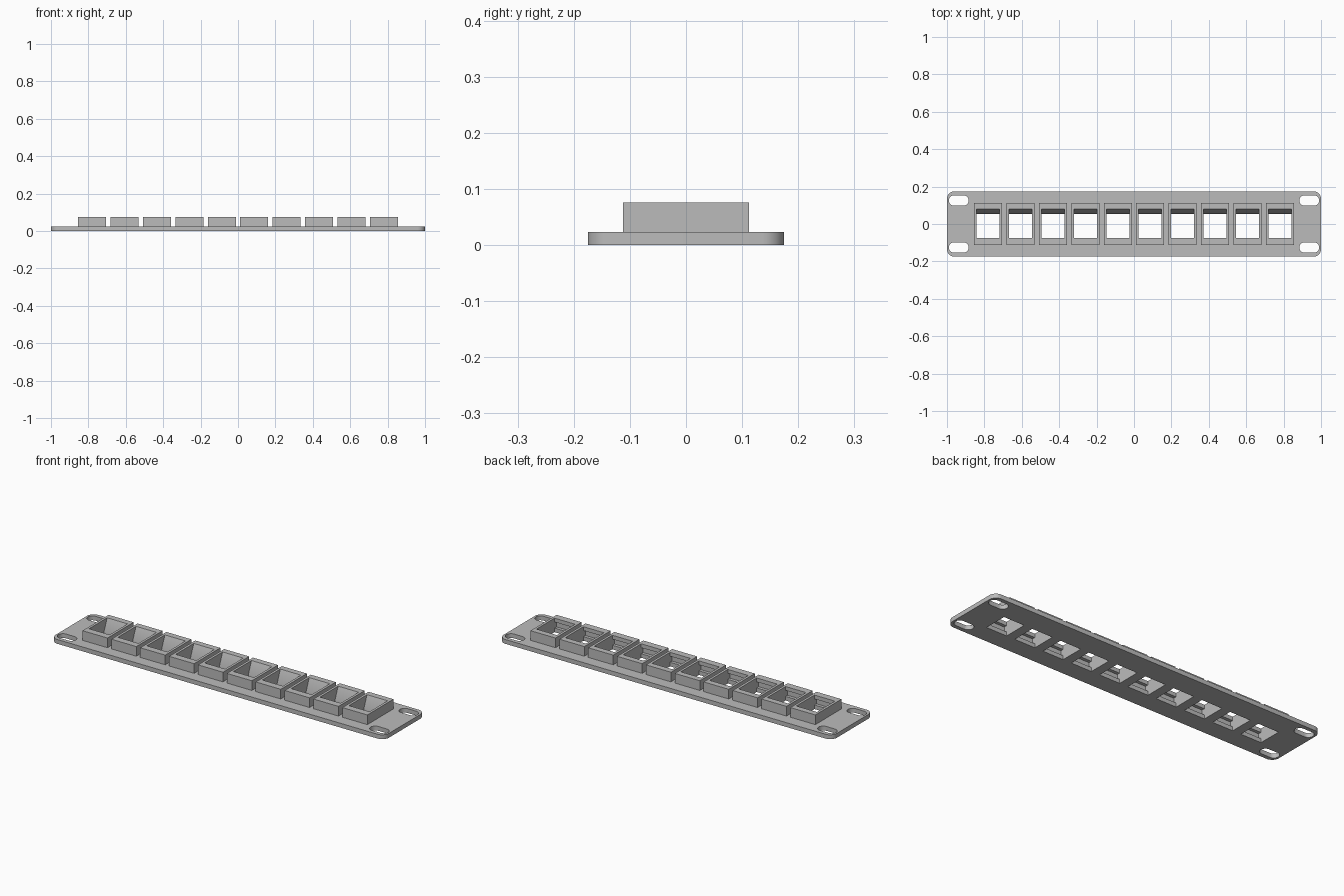
import bpy
import bmesh
import math

cube = bpy.data.objects.get("Cube")
if cube:
    bpy.data.objects.remove(cube, do_unlink=True)

PLATE_TOP, TOP = 0.0235, 0.076
PORTS, PITCH = 10, 0.1733
port_x = [(i - (PORTS - 1) / 2) * PITCH for i in range(PORTS)]

grey = bpy.data.materials.new("plain_grey")
grey.use_nodes = True
grey.diffuse_color = (0.5, 0.5, 0.5, 1)
grey.node_tree.nodes["Principled BSDF"].inputs["Base Color"].default_value = (0.5, 0.5, 0.5, 1)


def prism(bm, points, offset):
    """Extrude a closed outline along an offset vector."""
    face = bm.faces.new([bm.verts.new(p) for p in points])
    ext = bmesh.ops.extrude_face_region(bm, geom=[face])
    verts = [g for g in ext["geom"] if isinstance(g, bmesh.types.BMVert)]
    bmesh.ops.translate(bm, verts=verts, vec=offset)


def rounded(cx, cy, hx, hy, r, z, steps=8):
    """Outline of a rounded rectangle."""
    pts = []
    for q, (sx, sy) in enumerate([(1, 1), (-1, 1), (-1, -1), (1, -1)]):
        for s in range(steps + 1):
            a = (q + s / steps) * math.pi / 2
            p = (cx + sx * (hx - r) + r * math.cos(a),
                 cy + sy * (hy - r) + r * math.sin(a), z)
            if not pts or math.dist(p, pts[-1]) > 1e-5:
                pts.append(p)
    if math.dist(pts[0], pts[-1]) < 1e-5:
        pts.pop()
    return pts


def finish(name, bm):
    bmesh.ops.recalc_face_normals(bm, faces=bm.faces)
    mesh = bpy.data.meshes.new(name)
    bm.to_mesh(mesh)
    bm.free()
    mesh.materials.append(grey)
    ob = bpy.data.objects.new(name, mesh)
    bpy.context.collection.objects.link(ob)
    return ob


# Mounting plate with rounded corners
bm = bmesh.new()
prism(bm, rounded(0, 0, 1, 0.175, 0.04, 0), (0, 0, PLATE_TOP))
panel = finish("patch_panel", bm)

# Raised port frames, sunk into the plate for a clean union
bm = bmesh.new()
for x in port_x:
    w, d = 0.075, 0.112
    prism(bm, [(x - w, -d, 0.01), (x + w, -d, 0.01), (x + w, d, 0.01), (x - w, d, 0.01)],
          (0, 0, TOP - 0.01))
frames = finish("port_frames", bm)

# Port cavities: latch groove on one side, sloped wall on the other
profile = [(-0.075, -0.02), (0.053, -0.02), (0.053, 0.01), (0.08, TOP), (0.08, 0.1),
           (-0.075, 0.1), (-0.075, 0.055), (-0.092, 0.055), (-0.092, 0.022), (-0.075, 0.022)]
bm = bmesh.new()
for x in port_x:
    prism(bm, [(x - 0.0615, y, z) for y, z in profile], (0.123, 0, 0))
cavities = finish("port_cavities", bm)

# Mounting slots in the four corners
bm = bmesh.new()
for sx in (-1, 1):
    for sy in (-1, 1):
        prism(bm, rounded(sx * 0.937, sy * 0.126, 0.053, 0.0275, 0.0275, -0.02), (0, 0, 0.08))
slots = finish("mounting_slots", bm)

# Combine into one solid
bpy.context.view_layer.objects.active = panel
for tool, op in ((frames, "UNION"), (cavities, "DIFFERENCE"), (slots, "DIFFERENCE")):
    tool.hide_render = True
    mod = panel.modifiers.new(tool.name, "BOOLEAN")
    mod.operation, mod.object, mod.solver = op, tool, "EXACT"
    bpy.ops.object.modifier_apply(modifier=mod.name)
    bpy.data.objects.remove(tool, do_unlink=True)

# Smooth the round corners and slot ends only
bpy.ops.object.select_all(action="DESELECT")
panel.select_set(True)
bpy.ops.object.shade_smooth_by_angle(angle=math.radians(30))
